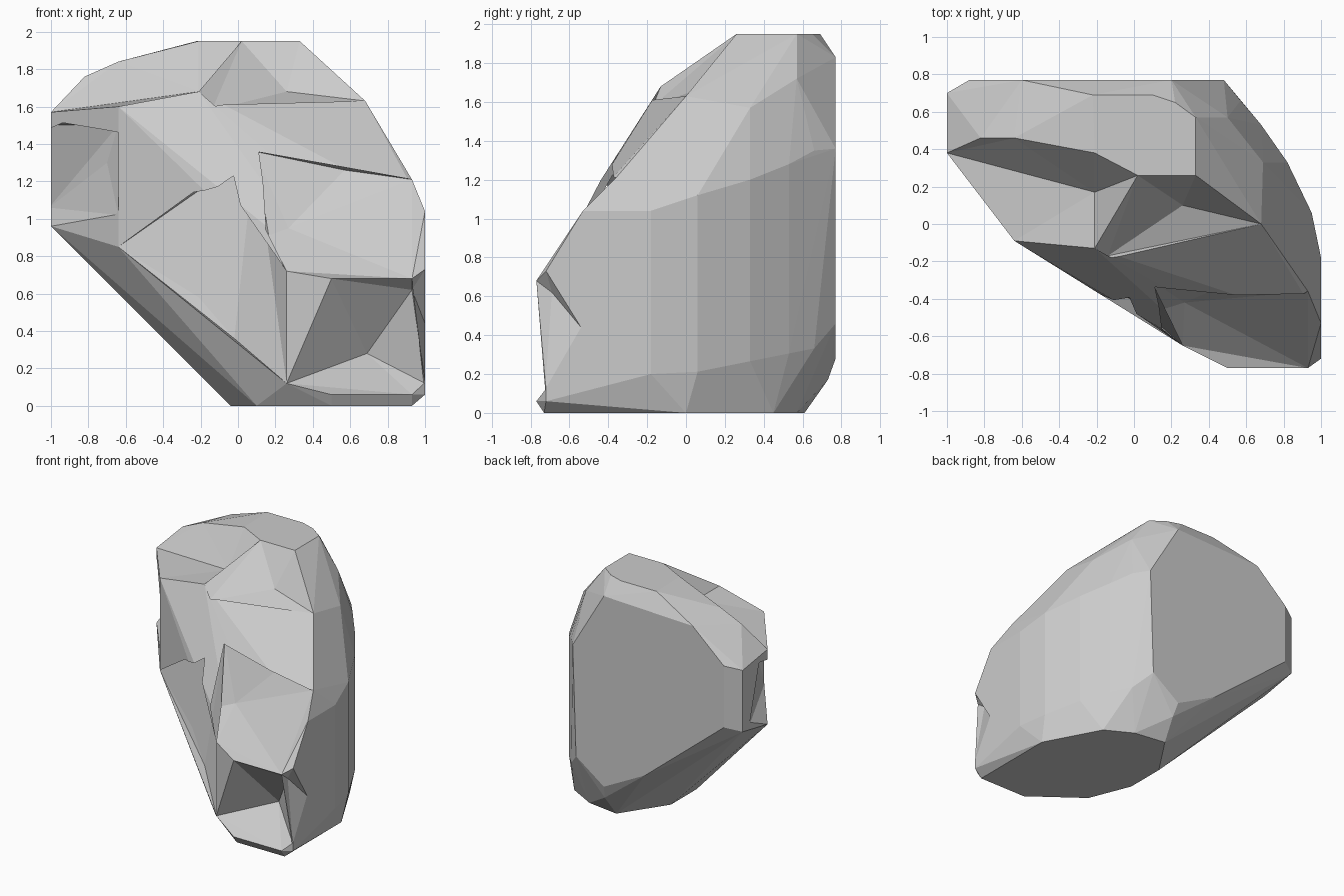
import bpy, bmesh

if "Cube" in bpy.data.objects:
    bpy.data.objects.remove(bpy.data.objects["Cube"])


def hull(name, points):
    """Object made of the convex hull of a few points."""
    bm = bmesh.new()
    for p in points:
        bm.verts.new(p)
    res = bmesh.ops.convex_hull(bm, input=bm.verts)
    junk = {g for g in res["geom_interior"] + res["geom_unused"]
            if isinstance(g, bmesh.types.BMVert)}
    bmesh.ops.delete(bm, geom=list(junk), context='VERTS')
    bmesh.ops.recalc_face_normals(bm, faces=bm.faces)
    me = bpy.data.meshes.new(name)
    bm.to_mesh(me)
    bm.free()
    ob = bpy.data.objects.new(name, me)
    bpy.context.collection.objects.link(ob)
    return ob


def level(z, outline):
    return [(x, y, z) for x, y in outline]


# Corners shared by the rock and its chips
crown = level(1.95, [(-.21, .38), (.02, .26), (.33, .26)])
brow, shoulder, chest, side_top = (.68, 0, 1.63), (.93, -.36, 1.21), (1, -.53, 1.04), (1, -.72, .73)
knee_r, knee_l, hip, toe = (.93, -.77, .68), (.5, -.77, .68), (.26, -.65, .72), (.26, -.65, .12)
nose, lip, ledge_r = (.09, -.3, 1.36), (-.14, -.17, 1.58), (-.21, -.13, 1.68)
ledge_l, cheek = (-.64, -.09, 1.6), (-.64, -.09, .85)
tip, tail = (-1, .38, 1.57), (-1, .38, .96)
rise = [(-.82, .46, 1.76), (-.64, .46, 1.84)]
rim = level(.06, [(.5, -.77), (.93, -.77), (1, -.72)])
edge, ankle, jaw = (.93, -.69, .62), (1, -.725, .12), (.08, -.48, .88)

# Flat top, base and back
top = crown + level(1.95, [(-.22, .69), (.1, .69), (.22, .65), (.33, .57)])
base = rim + level(0, [(.69, .45), (.47, .57), (.2, .61), (-.04, .25), (-.04, -.08),
                       (.1, -.43), (.5, -.73), (.93, -.73), (.93, 0)]) + [(.22, .73, .17)]
back = [(x, .77, z) for x, z in [(.48, 1.36), (.45, .46), (.2, .28), (-.17, .47),
                                 (-.88, 1.05), (-.88, 1.55), (-.6, 1.8), (.2, 1.83)]]

# Rounded right side: plan points with upper height, all starting near the base
side = [brow, shoulder, chest, side_top, (.69, .33, 1.57), (.5, .57, 1.72)]
for x, y, z in [(1, -.18, 1.04), (.95, .06, 1.12), (.82, .33, 1.2),
                (.68, .53, 1.28), (.57, .66, 1.35)]:
    side += [(x, y, z), (x, y, .2 + .2 * max(y, 0))]

# Sloping front and left end
front = [knee_r, knee_l, hip, toe, nose, lip, ledge_r, ledge_l, cheek, (-.75, .2, .74)]
left = [tip, tail, (-1, .7, 1.52), (-1, .7, 1.02)] + rise

rock = hull("rock", top + base + back + side + front + left)

# Chipped areas of the rock, each cut by one hull
chips = [
    hull("ledge_cut", [tip, ledge_r, ledge_l, (-.64, .21, 1.63), (-.21, .17, 1.68),
                       (-.5, -.3, 2.1)] + crown[:2] + rise),
    hull("brow_cut", [lip, brow, ledge_r, (.26, .1, 1.68), (.38, -.02, 1.64),
                      (.2, -.35, 2)] + crown[1:]),
    hull("left_cut", [tail, (-.93, .31, 1.52), (-.64, .1, 1.5), (-.64, -.1, 1.46),
                      (-.7, .16, 1.3), (-.64, -.1, 1.02), (-1.01, .5, 1.5),
                      (-1.01, .62, 1.06), (-1.2, -.2, 1.25)]),
    hull("front_left_cut", [cheek, hip, toe, nose, jaw, (-.21, -.28, 1.2), (-.04, -.36, .93),
                            (-.21, -.29, .58), (-.02, -.4, .36), (-.4, -.7, .8)]),
    hull("front_right_cut", [nose, jaw, hip, knee_l, knee_r, chest, shoulder,
                             (.57, -.29, 1.26), (.27, -.42, .95), (.5, -1, 1.3)]),
    hull("foot_cut", [toe, knee_l, knee_r, edge, ankle, (.69, -.46, .28),
                      (.65, -1.1, .3), (.95, -1.1, .3)] + rim[:2]),
    hull("foot_side_cut", [edge, side_top, ankle, knee_r, (1, -.54, .44), (1.1, -.9, .45)]),
]
for chip in chips:
    chip.hide_render = True
    mod = rock.modifiers.new(chip.name, 'BOOLEAN')
    mod.operation = 'DIFFERENCE'
    mod.solver = 'EXACT'
    mod.object = chip

# Bake the chips into the rock and drop the cutters
bpy.context.view_layer.update()
deps = bpy.context.evaluated_depsgraph_get()
baked = bpy.data.meshes.new_from_object(rock.evaluated_get(deps))
rock.modifiers.clear()
rock.data = baked
for chip in chips:
    bpy.data.objects.remove(chip)
